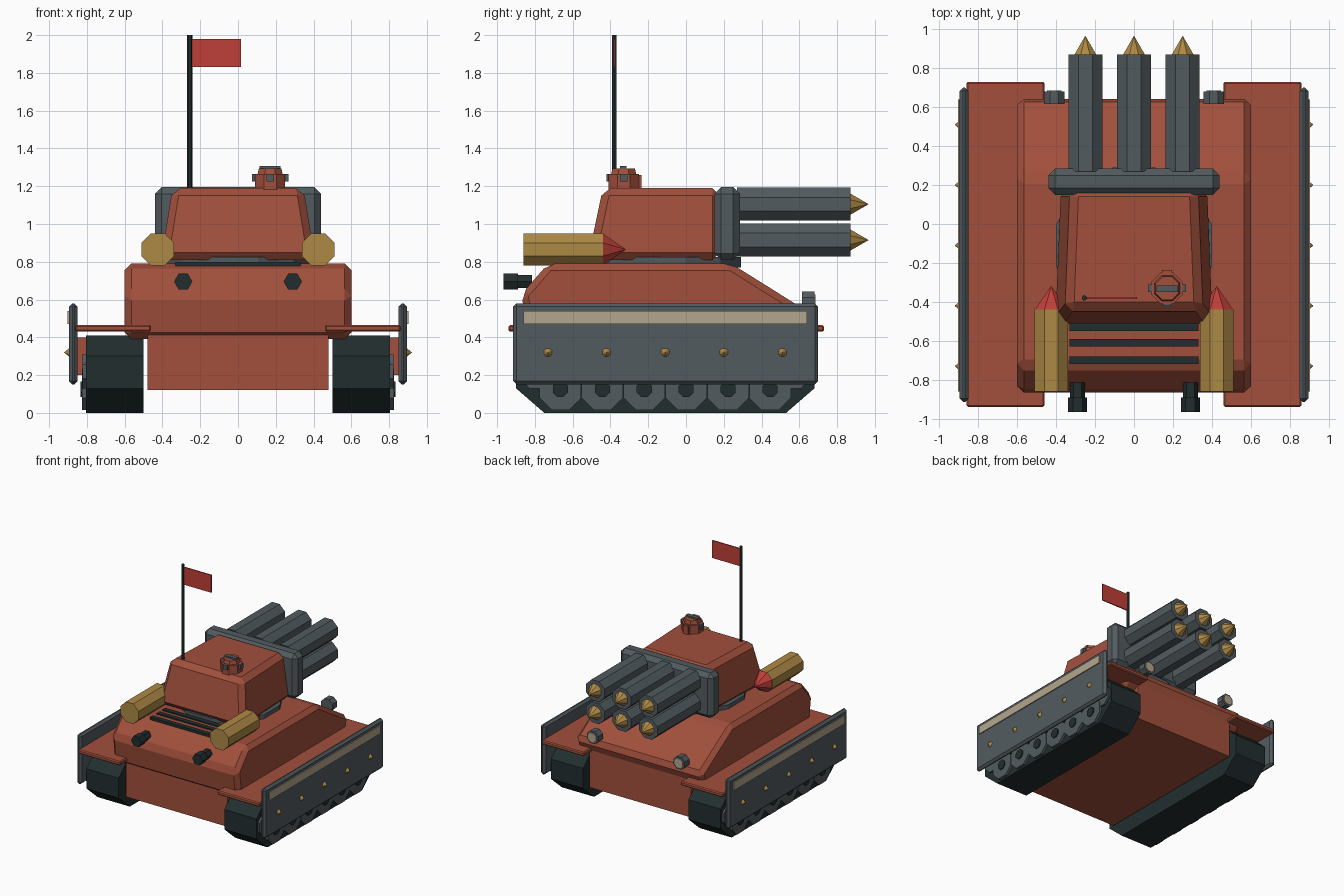
import bpy, bmesh, math
from mathutils import Matrix, Vector

cube = bpy.data.objects.get("Cube")
if cube:
    bpy.data.objects.remove(cube)


def material(name, r, g, b):
    m = bpy.data.materials.new(name)
    m.use_nodes = True
    m.diffuse_color = (r, g, b, 1)
    m.node_tree.nodes["Principled BSDF"].inputs["Base Color"].default_value = (r, g, b, 1)
    return m


RED = material("rust red", 0.36, 0.08, 0.045)
SCARLET = material("scarlet", 0.52, 0.05, 0.04)
GREY = material("gunmetal", 0.085, 0.105, 0.115)
DARK = material("dark rubber", 0.016, 0.027, 0.028)
BRASS = material("brass", 0.42, 0.25, 0.06)
BEIGE = material("beige", 0.45, 0.38, 0.27)

AXES = {"x": Matrix.Rotation(math.pi / 2, 4, "Y"),
        "y": Matrix.Rotation(-math.pi / 2, 4, "X"),
        "z": Matrix.Identity(4)}


def finish(name, bm, mat, bevel=0):
    bmesh.ops.recalc_face_normals(bm, faces=bm.faces)
    mesh = bpy.data.meshes.new(name)
    bm.to_mesh(mesh)
    bm.free()
    mesh.materials.append(mat)
    ob = bpy.data.objects.new(name, mesh)
    bpy.context.collection.objects.link(ob)
    if bevel:
        mod = ob.modifiers.new("chamfer", "BEVEL")
        mod.width, mod.segments = bevel, 1
    return ob


def box(name, x, y, z, mat, bevel=0):
    """Box given by its (low, high) range on each axis."""
    bm = bmesh.new()
    bmesh.ops.create_cube(bm, size=1)
    for v in bm.verts:
        v.co = [(r[0] + r[1]) / 2 + c * (r[1] - r[0]) for r, c in zip((x, y, z), v.co)]
    return finish(name, bm, mat, bevel)


def prism(name, profile, x0, x1, mat, bevel=0):
    """Side profile of (y, z) points pulled along x."""
    bm = bmesh.new()
    face = bm.faces.new([bm.verts.new((x0, y, z)) for y, z in profile])
    out = bmesh.ops.extrude_face_region(bm, geom=[face])["geom"]
    moved = [g for g in out if isinstance(g, bmesh.types.BMVert)]
    bmesh.ops.translate(bm, verts=moved, vec=(x1 - x0, 0, 0))
    return finish(name, bm, mat, bevel)


def rod(name, axis, start, length, half_width, mat, sides=8, tip=1.0, bevel=0):
    """Flat-sided cylinder or cone from start along the axis; tip scales its far end."""
    bm = bmesh.new()
    r = half_width / math.cos(math.pi / sides)
    bmesh.ops.create_cone(bm, cap_ends=True, segments=sides, radius1=r, radius2=r * tip, depth=length)
    turn = Matrix.Rotation(math.pi / sides, 4, "Z")
    lift = Matrix.Translation((0, 0, length / 2))
    bm.transform(Matrix.Translation(start) @ AXES[axis] @ lift @ turn)
    return finish(name, bm, mat, bevel)


def span(s, a, b):
    return tuple(sorted((s * a, s * b)))


# Hull
box("lower_hull", (-0.48, 0.48), (-0.83, 0.62), (0.12, 0.45), RED)
prism("upper_hull", [(-0.84, 0.39), (-0.87, 0.63), (-0.73, 0.79), (0.24, 0.79), (0.655, 0.53), (0.6, 0.39)],
      -0.6, 0.6, RED, 0.035)
for y in (-0.7, -0.61, -0.53):
    box("grille_slat", (-0.33, 0.33), (y - 0.02, y + 0.02), (0.77, 0.8), DARK)

# Running gear, fenders, skirts and lights on both sides
TRACK = [(-0.75, 0), (0.53, 0), (0.68, 0.13), (0.68, 0.3), (0.56, 0.41),
         (-0.78, 0.41), (-0.9, 0.3), (-0.9, 0.13)]
for s, side in ((1, "left"), (-1, "right")):
    prism(side + "_track", TRACK, s * 0.5, s * 0.805, DARK)
    for i in range(6):
        y = -0.665 + i * 0.222
        rod(side + "_road_wheel", "x", (s * 0.815 - 0.012, y, 0.125), 0.024, 0.11, GREY)
        rod(side + "_wheel_hub", "x", (s * 0.82 - 0.015, y, 0.125), 0.03, 0.04, DARK)
    for y in (-0.79, 0.57):
        rod(side + "_end_wheel", "x", (s * 0.812 - 0.01, y, 0.22), 0.02, 0.09, GREY)
    box(side + "_skirt_bracket", span(s, 0.8, 0.855), (-0.6, 0.38), (0.2, 0.4), RED)
    box(side + "_fender", span(s, 0.46, 0.86), (-0.94, 0.73), (0.43, 0.465), RED, 0.008)
    box(side + "_skirt", span(s, 0.85, 0.895), (-0.915, 0.7), (0.15, 0.58), GREY, 0.018)
    box(side + "_skirt_stripe", span(s, 0.894, 0.903), (-0.86, 0.64), (0.47, 0.54), BEIGE)
    for i in range(5):
        start = (0.892 * s, -0.73 + i * 0.31, 0.32)
        stud = rod(side + "_skirt_stud", "x", start, 0.028 * s, 0.024, BRASS, 8, 0.05)

    # Spare shell resting on the front deck
    rod(side + "_shell_case", "y", (s * 0.425, -0.86, 0.865), 0.42, 0.086, BRASS)
    rod(side + "_shell_nose", "y", (s * 0.425, -0.44, 0.865), 0.12, 0.084, SCARLET, 8, 0.02)

    # Front exhausts and rear lamps
    rod(side + "_exhaust", "y", (s * 0.29, -0.945, 0.695), 0.13, 0.034, DARK, 6)
    rod(side + "_exhaust_collar", "y", (s * 0.29, -0.965, 0.695), 0.075, 0.042, DARK, 6)
    rod(side + "_lamp", "y", (s * 0.41, 0.615, 0.59), 0.065, 0.053, GREY)
    rod(side + "_lamp_lens", "y", (s * 0.41, 0.678, 0.59), 0.008, 0.038, BEIGE)

# Turret on its ring, narrowing upwards and to the rear
rod("turret_ring", "z", (0, -0.11, 0.77), 0.055, 0.4, GREY, 12)
turret = box("turret", (-0.41, 0.41), (-0.52, 0.18), (0.81, 1.19), RED, 0.04)
for v in turret.data.vertices:
    if v.co.y > 0:
        v.co.x *= 0.93
    if v.co.z > 1:
        v.co.x *= 0.85
        if v.co.y < 0:
            v.co.y += 0.08

# Rocket launcher
box("launcher_plate", (-0.44, 0.44), (0.15, 0.285), (0.81, 1.195), GREY, 0.035)
for x in (-0.25, 0, 0.25):
    for z in (0.915, 1.105):
        rod("launch_tube", "y", (x, 0.27, z), 0.6, 0.087, GREY)
        rod("rocket_tip", "y", (x, 0.87, z), 0.095, 0.056, BRASS, 8, 0.02)

# Hatch
rod("hatch_base", "z", (0.17, -0.33, 1.18), 0.085, 0.08, RED)
rod("hatch_lid", "z", (0.17, -0.33, 1.265), 0.03, 0.066, RED, 8, 0.9)
box("hatch_handle", (0.115, 0.225), (-0.35, -0.315), (1.29, 1.308), GREY)
box("hatch_hinge", (0.145, 0.195), (-0.265, -0.235), (1.19, 1.26), RED)
for x in (0.085, 0.255):
    box("hatch_periscope", (x - 0.012, x + 0.012), (-0.35, -0.31), (1.225, 1.265), GREY)
box("hatch_vision_block", (0.15, 0.19), (-0.42, -0.4), (1.225, 1.265), GREY)

# Flag
rod("flag_pole", "z", (-0.255, -0.38, 1.17), 0.83, 0.012, DARK, 6)
box("flag", (-0.245, 0.015), (-0.385, -0.375), (1.83, 1.98), SCARLET)
